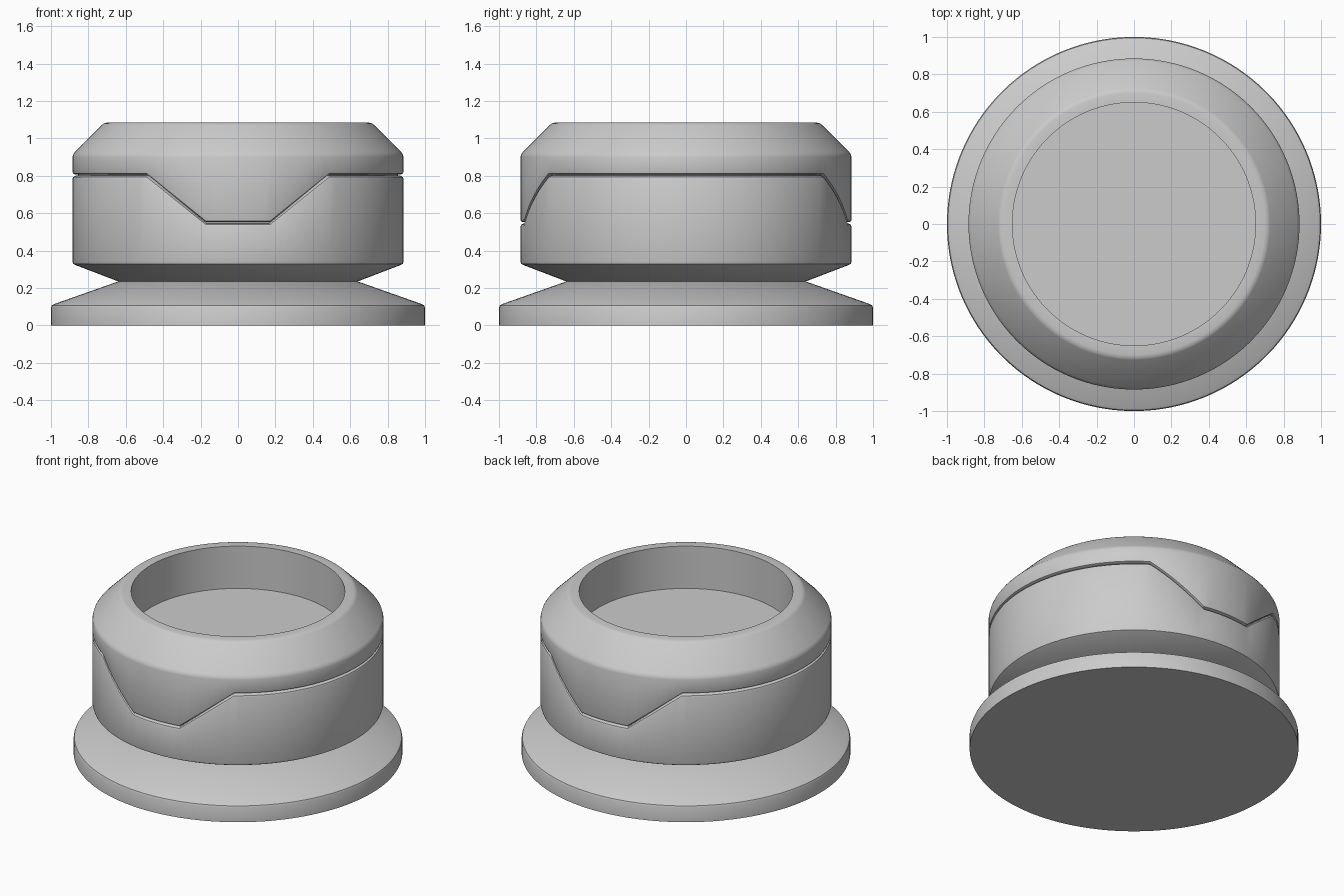
import bpy, bmesh, math

if "Cube" in bpy.data.objects:
    bpy.data.objects.remove(bpy.data.objects["Cube"])

R = 0.885                      # main wall radius
SEAM_HI, SEAM_LO = 0.805, 0.55  # seam height around the sides / in the dips
X_OUT, X_IN = 0.49, 0.172       # where each dip begins and bottoms out

# Angles of one quadrant, with columns exactly on the seam's corners
a_in, a_out = math.asin(X_IN / R), math.asin(X_OUT / R)


def span(a, b, n):
    return [a + (b - a) * i / n for i in range(n)]


quad = span(0, a_in, 5) + span(a_in, a_out, 9) + span(a_out, math.pi / 2, 22)
half = quad + [math.pi - a for a in [math.pi / 2] + quad[:0:-1]]
ANGLES = half + [a + math.pi for a in half]


def seam(a):
    """Seam height at an angle measured from the front; dips front and back."""
    x = abs(R * math.sin(a))
    t = min(max((x - X_IN) / (X_OUT - X_IN), 0), 1)
    return SEAM_LO + (SEAM_HI - SEAM_LO) * t


def lathe(name, profile):
    """Revolve (radius, z, follows_seam) points; seam points are relative."""
    bm = bmesh.new()
    cols = [[bm.verts.new((r * math.sin(a), -r * math.cos(a),
                           z + (seam(a) if follow else 0)))
             for r, z, follow in profile] for a in ANGLES]
    for i, c in enumerate(cols):
        d = cols[(i + 1) % len(cols)]
        for j in range(len(profile) - 1):
            bm.faces.new((c[j], d[j], d[j + 1], c[j + 1]))
    bmesh.ops.remove_doubles(bm, verts=bm.verts, dist=1e-5)
    bmesh.ops.recalc_face_normals(bm, faces=bm.faces)
    me = bpy.data.meshes.new(name)
    bm.to_mesh(me)
    bm.free()
    ob = bpy.data.objects.new(name, me)
    bpy.context.collection.objects.link(ob)
    bpy.ops.object.select_all(action='DESELECT')
    ob.select_set(True)
    bpy.context.view_layer.objects.active = ob
    bpy.ops.object.shade_smooth_by_angle(angle=math.radians(32))
    return ob


# Flared foot up to the narrow neck
lathe("base_flange", [
    (0, 0, 0), (1.0, 0, 0), (1.0, 0.095, 0), (0.995, 0.107, 0),
    (0.98, 0.115, 0), (0.64, 0.235, 0), (0, 0.235, 0)])

# Lower wall, from the neck up into the seam groove
lathe("lower_body", [
    (0, 0.235, 0), (0.64, 0.235, 0), (0.868, 0.322, 0), (0.881, 0.329, 0),
    (R, 0.342, 0), (R, -0.022, 1), (0.881, -0.012, 1), (0.868, -0.005, 1),
    (0.855, -0.005, 1), (0.855, 0.002, 1)])

# Upper collar with chamfered shoulder, open top and recessed floor
lathe("upper_collar", [
    (0.855, 0.002, 1), (0.872, 0.002, 1), (0.882, 0.007, 1), (R, 0.016, 1),
    (R, 0.90, 0), (0.881, 0.914, 0), (0.872, 0.927, 0), (0.727, 1.072, 0),
    (0.717, 1.08, 0), (0.70, 1.084, 0), (0.65, 1.084, 0),
    (0.65, 0.80, 0), (0, 0.80, 0)])
